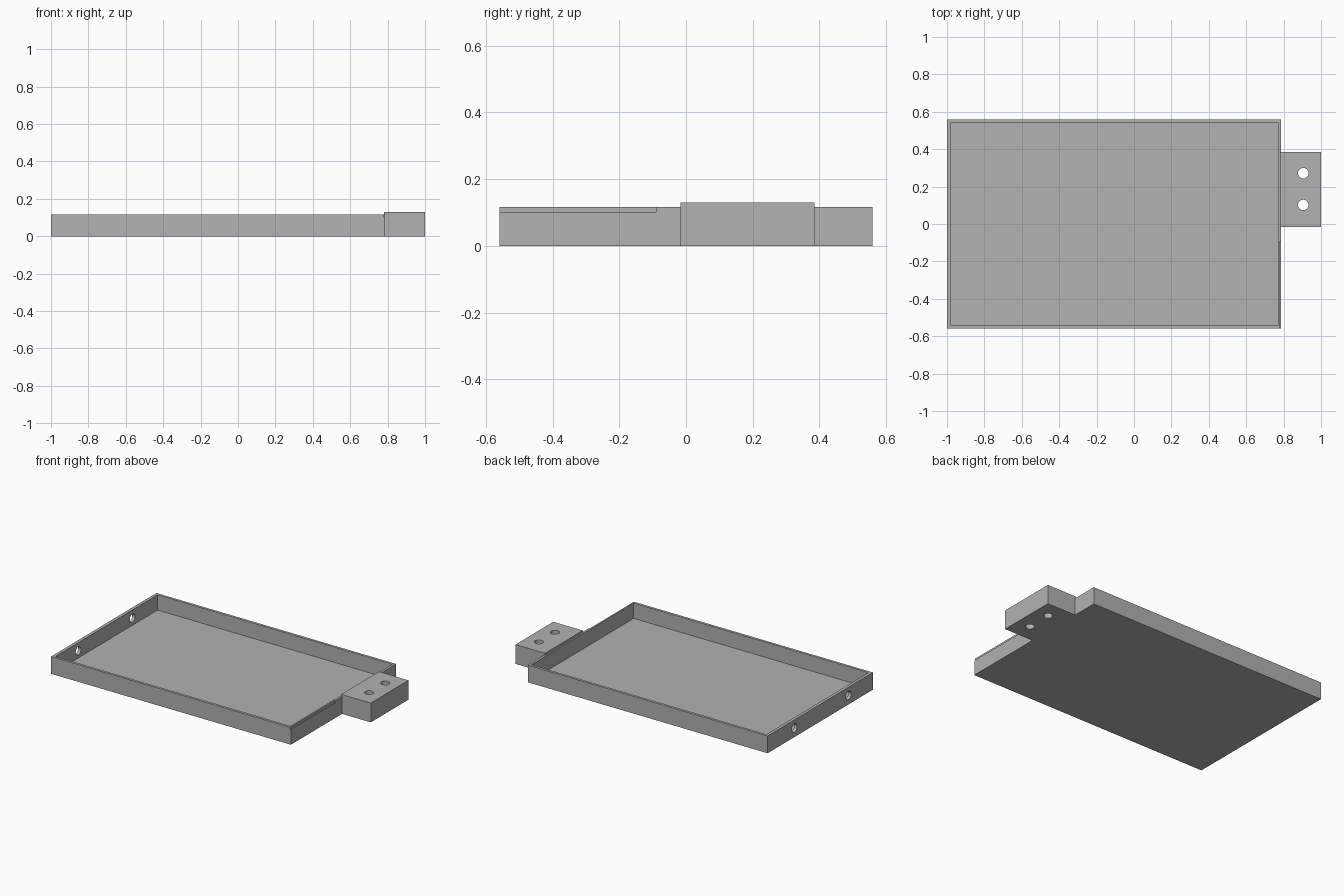
import bpy
from math import pi

cube = bpy.data.objects.get("Cube")
if cube:
    bpy.data.objects.remove(cube)

grey = bpy.data.materials.new("mid grey")
grey.use_nodes = True
colour = (0.445, 0.445, 0.445, 1)
grey.diffuse_color = colour
grey.node_tree.nodes["Principled BSDF"].inputs["Base Color"].default_value = colour


def box(name, low, high):
    """Box between two opposite corners."""
    bpy.ops.mesh.primitive_cube_add(size=1, location=[(a + b) / 2 for a, b in zip(low, high)])
    ob = bpy.context.object
    ob.name = name
    ob.scale = [b - a for a, b in zip(low, high)]
    bpy.ops.object.transform_apply(location=False, rotation=False, scale=True)
    ob.data.materials.append(grey)
    return ob


def drill(name, location, rotation=(0, 0, 0)):
    """Round cutter for a screw hole."""
    bpy.ops.mesh.primitive_cylinder_add(vertices=32, radius=0.028, depth=0.4,
                                        location=location, rotation=rotation)
    ob = bpy.context.object
    ob.name = name
    ob.data.materials.append(grey)
    return ob


def combine(target, other, operation):
    """Apply a boolean and remove the second object."""
    mod = target.modifiers.new(operation.lower(), "BOOLEAN")
    mod.operation = operation
    mod.solver = "EXACT"
    mod.object = other
    bpy.context.view_layer.objects.active = target
    bpy.ops.object.modifier_apply(modifier=mod.name)
    bpy.data.objects.remove(other)


# Shallow tray with thin walls
tray = box("tray", (-1, -0.56, 0), (0.786, 0.56, 0.116))
combine(tray, box("tray_cavity", (-0.979, -0.543, 0.013), (0.77, 0.543, 0.3)), "DIFFERENCE")

# Shallow rebate along the top of the end wall
combine(tray, box("rebate_cutter", (0.78, -0.7, 0.101), (0.9, -0.09, 0.3)), "DIFFERENCE")

# Mounting block on the end wall
combine(tray, box("mounting_block", (0.78, -0.016, 0), (1, 0.385, 0.13)), "UNION")

# Vertical screw holes in the block
for y in (0.102, 0.272):
    combine(tray, drill("block_hole", (0.905, y, 0.06)), "DIFFERENCE")

# Horizontal screw holes in the opposite wall
for y in (-0.3, 0.275):
    combine(tray, drill("wall_hole", (-1, y, 0.061), (0, pi / 2, 0)), "DIFFERENCE")

tray.name = "tray_with_mounting_block"
bpy.ops.object.select_all(action="DESELECT")
tray.select_set(True)
bpy.context.view_layer.objects.active = tray
bpy.ops.object.shade_smooth_by_angle()
